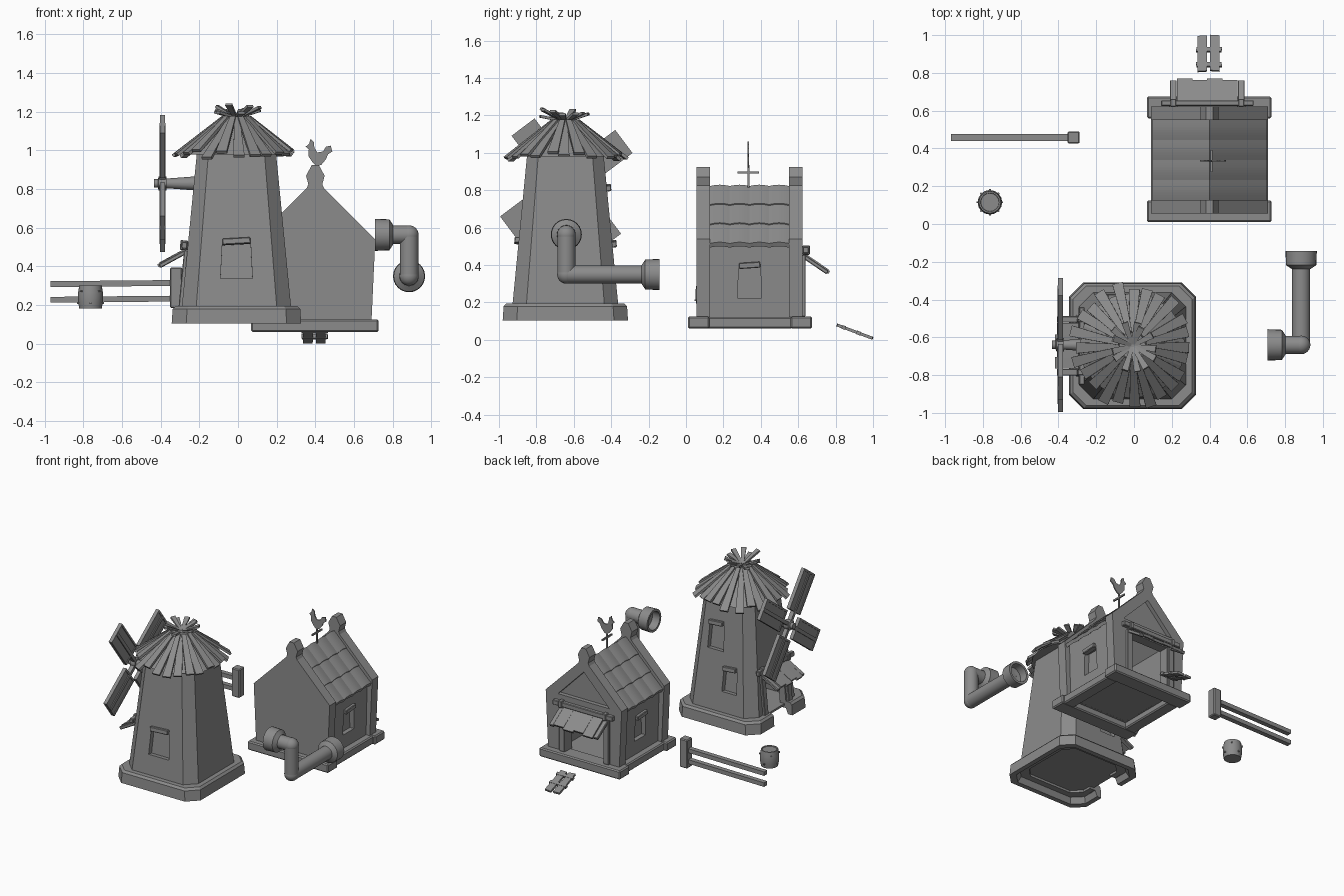
import bpy, bmesh, math, random
from mathutils import Matrix, Vector

random.seed(4)
if "Cube" in bpy.data.objects:
    bpy.data.objects.remove(bpy.data.objects["Cube"])

grey = bpy.data.materials.new("plain_grey")
grey.use_nodes = True
GREY = (0.26, 0.26, 0.26, 1)
grey.diffuse_color = GREY
grey.node_tree.nodes["Principled BSDF"].inputs["Base Color"].default_value = GREY

I = Matrix.Identity(4)
T = Matrix.Translation
MILL = Vector((-0.008, -0.645, 0))
MX, MY = MILL.x, MILL.y
GROUND = Vector((0, 0, -0.006))


def rz(deg):
    return Matrix.Rotation(math.radians(deg), 4, 'Z')


def rx(deg):
    return Matrix.Rotation(math.radians(deg), 4, 'X')


def finish(name, bm, smooth=False):
    bmesh.ops.recalc_face_normals(bm, faces=bm.faces)
    bmesh.ops.translate(bm, verts=bm.verts, vec=GROUND)
    me = bpy.data.meshes.new(name)
    bm.to_mesh(me)
    bm.free()
    me.materials.append(grey)
    ob = bpy.data.objects.new(name, me)
    bpy.context.collection.objects.link(ob)
    if smooth:
        bpy.ops.object.select_all(action='DESELECT')
        ob.select_set(True)
        bpy.context.view_layer.objects.active = ob
        bpy.ops.object.shade_smooth_by_angle(angle=math.radians(40))
    return ob


def block(c, s):
    """Matrix of a box with centre c and size s."""
    return T(Vector(c)) @ Matrix.Diagonal((*s, 1))


def beam(a, b, w, t):
    """Matrix of a box running from a to b."""
    a, b = Vector(a), Vector(b)
    d = (b - a).normalized()
    side = d.cross(Vector((0, 0, 1))).normalized()
    m = Matrix((side * w, b - a, side.cross(d) * t)).transposed().to_4x4()
    return T((a + b) / 2) @ m


def cubes(name, mats, M=I, taper=1, bevel=0):
    bm = bmesh.new()
    for m in mats:
        vs = bmesh.ops.create_cube(bm, size=1)["verts"]
        for v in vs:
            if v.co.y < 0:
                v.co.x *= taper
        bmesh.ops.transform(bm, matrix=M @ m, verts=vs)
    if bevel:
        bmesh.ops.bevel(bm, geom=bm.edges[:], offset=bevel, segments=1, affect='EDGES')
    return finish(name, bm)


def loft(name, rings, M=I, wrap=False, smooth=False):
    """Skin closed rings; wrap joins last to first, otherwise ends are capped."""
    bm = bmesh.new()
    vr = [[bm.verts.new(M @ Vector(p)) for p in r] for r in rings]
    n = len(vr[0])
    for a, b in zip(vr, vr[1:] + ([vr[0]] if wrap else [])):
        for i in range(n):
            bm.faces.new((a[i], a[(i + 1) % n], b[(i + 1) % n], b[i]))
    if not wrap:
        bm.faces.new(vr[0])
        bm.faces.new(vr[-1])
    return finish(name, bm, smooth)


def lathe(name, profile, M, n=24, wrap=False, smooth=True):
    rings = [[(r * math.cos(k * math.tau / n), r * math.sin(k * math.tau / n), z)
              for k in range(n)] for r, z in profile]
    return loft(name, rings, M, wrap, smooth)


def prism(name, pts, y0, y1, M=I):
    return loft(name, [[(x, y, z) for x, z in pts] for y in (y0, y1)], M)


def cut(host, cutter):
    mod = host.modifiers.new("cut", 'BOOLEAN')
    mod.object, mod.operation, mod.solver = cutter, 'DIFFERENCE', 'EXACT'
    bpy.ops.object.select_all(action='DESELECT')
    bpy.context.view_layer.objects.active = host
    host.select_set(True)
    bpy.ops.object.modifier_apply(modifier="cut")
    bpy.data.objects.remove(cutter)


def octagon(h, c, z):
    k = h - c
    return [(MX + x, MY + y, z) for x, y in
            ((h, -k), (h, k), (k, h), (-k, h), (-h, k), (-h, -k), (-k, -h), (k, -h))]


def window(host, name, M, w, h):
    """Tapered recess with a crooked lintel; local -y points out of the wall."""
    b, t = w / 2, w * 0.44
    cut(host, prism("cutter", [(-b, -h / 2), (b, -h / 2), (t, h / 2), (-t, h / 2)], -0.05, 0.035, M))
    cubes(name + "_lintel", [beam((-t, -0.003, h / 2), (t, -0.003, h / 2 + 0.008), 0.04, 0.032)],
          M, bevel=0.004)


def porch(name, M, half, h):
    """Posts, lintel, tilted rails and a patched awning."""
    parts = [block((0, -0.018, h + 0.025), (half * 2 + 0.13, 0.03, 0.035))]
    for s in (-1, 1):
        parts.append(block((s * half, -0.002, h / 2), (0.045, 0.03, h)))
        parts.append(block((s * half, -0.02, h + 0.025), (0.03, 0.04, 0.05)))
        parts.append(beam((s * half, -0.01, h - 0.01), (s * half, -0.135, h - 0.095), 0.035, 0.022))
    cubes(name + "_frame", parts, M, bevel=0.004)
    w = (half * 2 - 0.04) / 4
    cubes(name + "_awning", [beam(((k - 1.5) * w, -0.01, h), ((k - 1.5) * w, -0.135 - 0.008 * (k % 2),
          h - 0.085 - 0.01 * (k % 2)), w * 1.02, 0.018) for k in range(4)], M)


# Mill tower: hollow tapered body on a chamfered ring, with a floor
body = loft("mill_body", [octagon(0.287, 0.075, 0.15), octagon(0.205, 0.06, 0.99),
                          octagon(0.155, 0.05, 0.99), octagon(0.237, 0.065, 0.15)], wrap=True)
ring = loft("mill_base", [octagon(0.335, 0.075, 0.11), octagon(0.33, 0.075, 0.185),
                          octagon(0.316, 0.07, 0.2), octagon(0.26, 0.065, 0.2),
                          octagon(0.3, 0.07, 0.11)], wrap=True)
loft("mill_floor", [octagon(0.27, 0.07, 0.165), octagon(0.27, 0.07, 0.18)])
door = block((MX - 0.3, MY, 0.25), (0.2, 0.21, 0.3))
cut(body, cubes("cutter", [door]))
cut(ring, cubes("cutter", [door]))
lean = rx(-5.6)


def mill_window(name, turn, x, z, w, h):
    out = 0.287 - (z - 0.15) * 0.0976
    window(body, name, T(MILL) @ rz(turn) @ T((x, -out, z)) @ lean, w, h)


mill_window("mill_front_window", 0, 0, 0.437, 0.165, 0.19)
mill_window("mill_upper_window", 180, -0.05, 0.72, 0.13, 0.19)
mill_window("mill_lower_window", 180, 0.08, 0.43, 0.12, 0.17)
porch("mill_porch", T((MX - 0.287, MY, 0.15)) @ rz(-90) @ lean, 0.14, 0.34)

# Mill roof: inner cone, two layers of planks, flared tuft
lathe("mill_roof_core", [(0.28, 0.985), (0.19, 1.06), (0.07, 1.15), (0.06, 1.18)], T(MILL), 16, smooth=False)
planks, tuft = [], []
for k in range(24):
    a = k * math.tau / 24 + random.uniform(-0.05, 0.05)
    d = Vector((math.cos(a), math.sin(a), 0))
    r, lift = random.uniform(0.29, 0.34), 0.012 * (k % 2)
    planks.append(beam(MILL + d * 0.07 + Vector((0, 0, 1.165 + lift)),
                       MILL + d * r + Vector((0, 0, 1.195 - 0.69 * r + lift)), 0.058, 0.016))
for k in range(13):
    a = k * math.tau / 13 + random.uniform(-0.15, 0.15)
    d = Vector((math.cos(a), math.sin(a), 0))
    tuft.append(beam(MILL + d * 0.01 + Vector((0, 0, 1.175)),
                     MILL + d * random.uniform(0.1, 0.14) + Vector((0, 0, random.uniform(1.2, 1.245))),
                     0.036, 0.014))
cubes("mill_roof_planks", planks, taper=0.5)
cubes("mill_roof_tuft", tuft, taper=0.5)
lathe("mill_roof_tie", [(0.07, 1.15), (0.08, 1.165), (0.07, 1.18)], T(MILL), 12)

# Sails on their axle
hub = T((-0.39, -0.64, 0.835))
lathe("sail_axle", [(0.04, -0.22), (0.025, -0.02), (0.036, -0.02), (0.036, 0.02), (0.022, 0.025),
                    (0.022, 0.045)], hub @ Matrix.Rotation(-math.pi / 2, 4, 'Y'), 12)
arms, panels = [], []
for k in range(4):
    turn = hub @ rx(36.9 + 90 * k)
    arms.append(turn @ block((0, 0.19, 0), (0.03, 0.385, 0.025)))
    arms += [turn @ block((0, 0.24, s * 0.07), (0.026, 0.29, 0.014)) for s in (-1, 1)]
    arms += [turn @ block((0, y, 0), (0.026, 0.014, 0.154)) for y in (0.1, 0.378)]
    panels.append(turn @ block((0, 0.239, 0), (0.016, 0.28, 0.14)))
cubes("sail_arms", arms)
cubes("sail_panels", panels)

# House: cavity walls between two gable slabs with finials
right = [(0.29, 0.11), (0.31, 0.545), (0.045, 0.81), (0.036, 0.83), (0.048, 0.875), (0.018, 0.93)]
gable = [(0.4 + x, z) for x, z in right] + [(0.4 - x, z) for x, z in reversed(right)]
prism("house_front_gable", gable, 0.055, 0.128)
back = prism("house_back_gable", gable, 0.55, 0.622)
core = prism("house_walls", [(0.14, 0.11), (0.66, 0.11), (0.67, 0.53), (0.4, 0.81), (0.13, 0.53)], 0.1, 0.57)
cut(core, prism("cutter", [(0.19, 0), (0.61, 0), (0.61, 0.5), (0.4, 0.73), (0.19, 0.5)], 0.14, 0.6))
cut(back, cubes("cutter", [block((0.39, 0.6, 0.25), (0.31, 0.3, 0.4))]))
cut(back, prism("cutter", [(0.19, 0.54), (0.61, 0.54), (0.4, 0.755)], 0.592, 0.7))
for s, side in ((1, "left"), (-1, "right")):
    window(core, "house_" + side + "_window", T((0.4 + s * 0.265, 0.34, 0.315)) @ rz(90 * s), 0.13, 0.17)
porch("house_porch", T((0.388, 0.622, 0.13)) @ rz(180), 0.18, 0.33)
cubes("house_floor", [block((0.4, 0.35, 0.118), (0.46, 0.5, 0.015))])
cubes("house_base", [block((0.398, 0.068, 0.098), (0.66, 0.115, 0.065)),
                     block((0.398, 0.617, 0.098), (0.66, 0.115, 0.065))]
      + [block((0.4 + s * 0.265, 0.34, 0.098), (0.09, 0.46, 0.062)) for s in (-1, 1)], bevel=0.008)

# Gently wavy roof tiles in overlapping rows
STEPS = 32
for s, side in ((1, "left"), (-1, "right")):
    for row in range(3):
        rings = []
        for k in range(STEPS + 1):
            y = 0.128 + 0.422 * k / STEPS
            wave = 0.007 * abs(math.sin(4 * math.pi * k / STEPS))
            x0, x1 = row * 0.1, row * 0.1 + 0.103
            z0, z1 = 0.828 - x0 * 1.04 + wave, 0.836 - x1 * 1.04 + wave
            rings.append([(0.4 + s * x, y, z) for x, z in
                          ((x0, z0), (x1, z1), (x1 - 0.01, z1 - 0.022), (x0, z0 - 0.025))])
        loft("roof_tiles_%s_%d" % (side, row), rings)

# Weather vane
cubes("vane_stand", [block((0.41, 0.334, 0.88), (0.01, 0.01, 0.12)),
                     block((0.41, 0.334, 0.9), (0.01, 0.115, 0.012))])
bird = [(0.405, 0.925), (0.43, 0.93), (0.455, 0.96), (0.465, 0.985), (0.488, 1.0), (0.48, 1.03),
        (0.455, 1.025), (0.44, 1.0), (0.41, 0.995), (0.395, 1.02), (0.392, 1.05), (0.375, 1.065),
        (0.368, 1.04), (0.35, 1.025), (0.366, 1.01), (0.365, 0.975), (0.385, 0.945)]
prism("vane_rooster", bird, 0.33, 0.338)

# Bent pipe with open flanges
PX, PY = 0.885, -0.64
flange = [(0.05, 0.095), (0.08, 0.075), (0.083, 0), (0.066, 0), (0.066, 0.06), (0.035, 0.065)]
lathe("pipe_upper_flange", flange, T((0.708, PY, 0.569)) @ Matrix.Rotation(math.pi / 2, 4, 'Y'), wrap=True)
lathe("pipe_lower_flange", flange, T((PX, -0.143, 0.355)) @ rx(90), wrap=True)
path = [Vector(p) for p in ((0.77, PY, 0.569), (PX, PY, 0.569), (PX, PY, 0.355), (PX, -0.21, 0.355))]
for k, (a, b) in enumerate(zip(path, path[1:])):
    m = T(a) @ (b - a).to_track_quat('Z', 'Y').to_matrix().to_4x4()
    lathe("pipe_run_%d" % k, [(0.048, 0), (0.048, (b - a).length)], m)
for k, p in enumerate(path[1:3]):
    bm = bmesh.new()
    bmesh.ops.create_uvsphere(bm, u_segments=24, v_segments=16, radius=0.049, matrix=T(p))
    finish("pipe_elbow_%d" % k, bm, True)

# Fence
cubes("fence_post", [block((-0.32, 0.458, 0.295), (0.064, 0.064, 0.21))], bevel=0.006)
cubes("fence_rails", [beam((-0.97, 0.458, z - 0.003), (-0.34, 0.458, z + 0.003), 0.035, 0.03)
                      for z in (0.317, 0.236)])

# Barrel with small pegs
keg = T((-0.763, 0.115, 0.187))
lathe("barrel", [(0.058, 0), (0.064, 0.035), (0.065, 0.06), (0.064, 0.085), (0.058, 0.12),
                 (0.05, 0.12), (0.048, 0.115)], keg, 16)
cubes("barrel_pegs", [rz(45 * k) @ block((0.062, 0, 0.03 + 0.06 * (k % 2)), (0.016, 0.01, 0.01))
                      for k in range(8)], keg)

# Sloping plank ramp behind the house
ramp = [block((x, y, 0), (0.05, 0.2, 0.016)) @ rz(t)
        for x, y, t in ((-0.035, -0.003, 1), (0.031, 0, -1))]
ramp += [block((0, y, 0), (0.135, 0.022, 0.02)) @ rz(t) for y, t in ((-0.065, 1), (0.02, -1))]
cubes("ramp_planks", ramp, T((0.397, 0.904, 0.049)) @ rx(-20.5))
